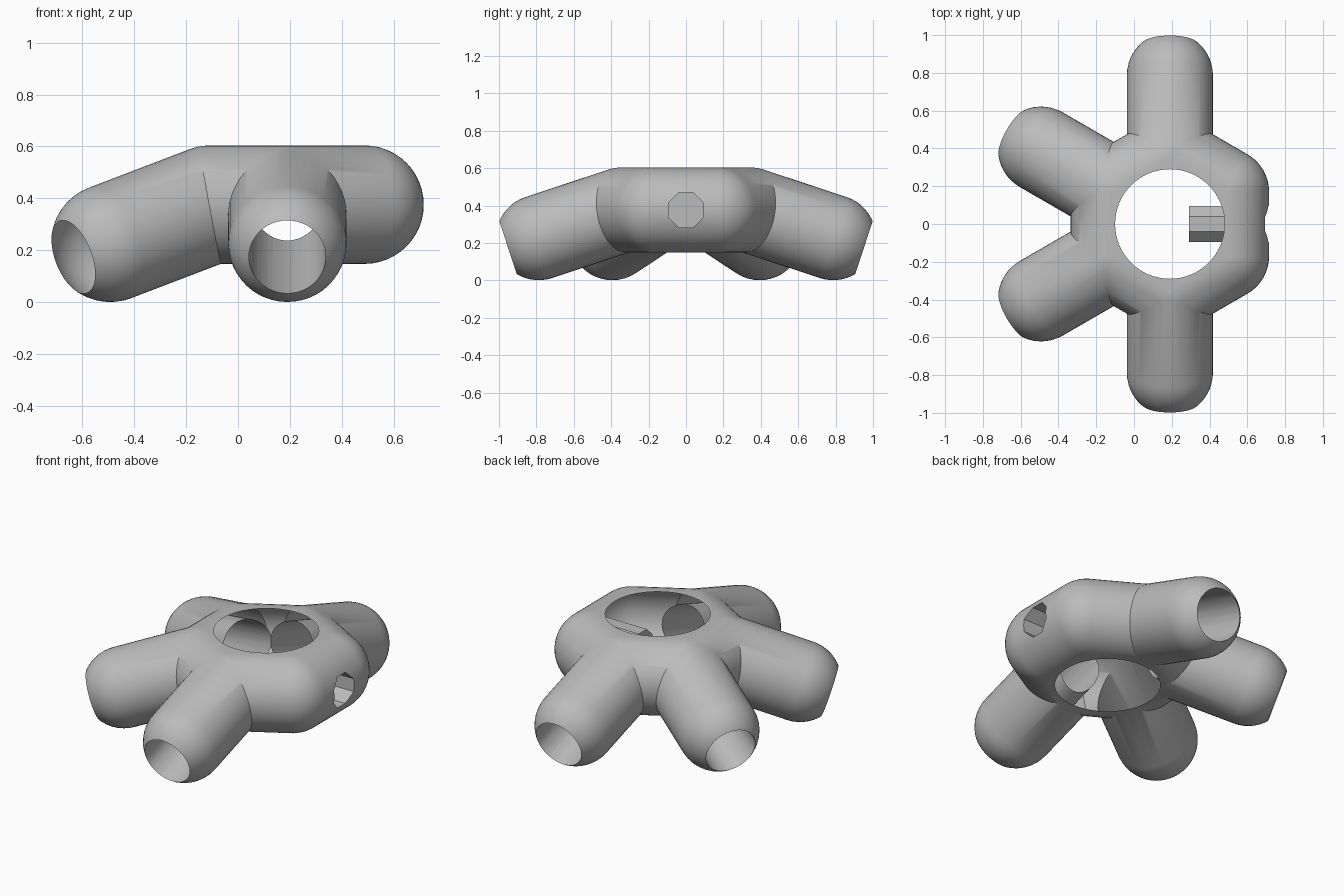
import bpy, bmesh
from math import radians, sin, cos, pi
from mathutils import Vector, Matrix

cube = bpy.data.objects.get("Cube")
if cube:
    bpy.data.objects.remove(cube, do_unlink=True)

CENTRE = Vector((0.19, 0, 0.376))   # middle of the hub
RING = 0.343                        # hub corner distance
TUBE = 0.228                        # outer tube radius
BORE = 0.148                        # arm socket radius
TILT = radians(18.3)                # downward slope of the arms
ARM = 0.468                         # corner to arm tip
ARM_ANGLES = (90, 150, 210, 270)

grey = bpy.data.materials.new("plain grey")
grey.use_nodes = True
colour = (0.5, 0.5, 0.5, 1)
grey.diffuse_color = colour
grey.node_tree.nodes["Principled BSDF"].inputs["Base Color"].default_value = colour


def make_object(name, bm):
    bmesh.ops.recalc_face_normals(bm, faces=bm.faces)
    mesh = bpy.data.meshes.new(name)
    bm.to_mesh(mesh)
    bm.free()
    mesh.materials.append(grey)
    obj = bpy.data.objects.new(name, mesh)
    bpy.context.collection.objects.link(obj)
    return obj


def hull_of_balls(name, centres, turn=Matrix()):
    """Convex skin around equal balls."""
    bm = bmesh.new()
    for c in centres:
        bmesh.ops.create_uvsphere(bm, u_segments=48, v_segments=24, radius=TUBE,
                                  matrix=Matrix.Translation(c) @ turn)
    result = bmesh.ops.convex_hull(bm, input=bm.verts)
    inside = {g for g in result["geom_interior"] + result["geom_unused"]
              if isinstance(g, bmesh.types.BMVert)}
    bmesh.ops.delete(bm, geom=list(inside), context='VERTS')
    bmesh.ops.dissolve_limit(bm, angle_limit=radians(0.1), verts=bm.verts, edges=bm.edges)
    return make_object(name, bm)


def rod(name, start, end, radius, sides, spin=0.0):
    """Straight cutter between two points."""
    axis = end - start
    bm = bmesh.new()
    bmesh.ops.create_cone(bm, cap_ends=True, segments=sides, radius1=radius, radius2=radius,
                          depth=axis.length,
                          matrix=Matrix.Translation((start + end) / 2)
                          @ axis.to_track_quat('Z', 'Y').to_matrix().to_4x4()
                          @ Matrix.Rotation(spin, 4, 'Z'))
    return make_object(name, bm)


def combine(target, tool, operation):
    mod = target.modifiers.new(operation.lower(), 'BOOLEAN')
    mod.operation, mod.solver, mod.object = operation, 'EXACT', tool
    bpy.context.view_layer.objects.active = target
    bpy.ops.object.modifier_apply(modifier=mod.name)
    bpy.data.objects.remove(tool, do_unlink=True)


def outward(degrees):
    a = radians(degrees)
    return Vector((cos(a), sin(a), 0))


# Rounded six-cornered hub
hub = hull_of_balls("connector_hub", [CENTRE + outward(a) * RING for a in range(30, 390, 60)])

# Four sloping round-ended arms
cutters = []
for i, angle in enumerate(ARM_ANGLES):
    corner = CENTRE + outward(angle) * RING
    along = outward(angle) * cos(TILT) - Vector((0, 0, sin(TILT)))
    turn = along.to_track_quat('Z', 'Y').to_matrix().to_4x4()
    arm = hull_of_balls(f"arm_{i}", [corner, corner + along * ARM], turn)
    combine(hub, arm, 'UNION')
    cutters.append(rod(f"socket_{i}", corner - along * 0.22, corner + along * (ARM + 0.4), BORE, 48))

# Central opening, arm sockets and the small side hole
up = Vector((0, 0, 0.5))
cutters.append(rod("central_opening", CENTRE - up, CENTRE + up, 0.29, 64))
cutters.append(rod("side_hole", CENTRE + Vector((0.1, 0, 0)), CENTRE + Vector((0.8, 0, 0)),
                   0.102, 8, pi / 8))
for cutter in cutters:
    combine(hub, cutter, 'DIFFERENCE')

bpy.ops.object.select_all(action='DESELECT')
hub.select_set(True)
bpy.context.view_layer.objects.active = hub
bpy.ops.object.shade_smooth_by_angle(angle=radians(30))
